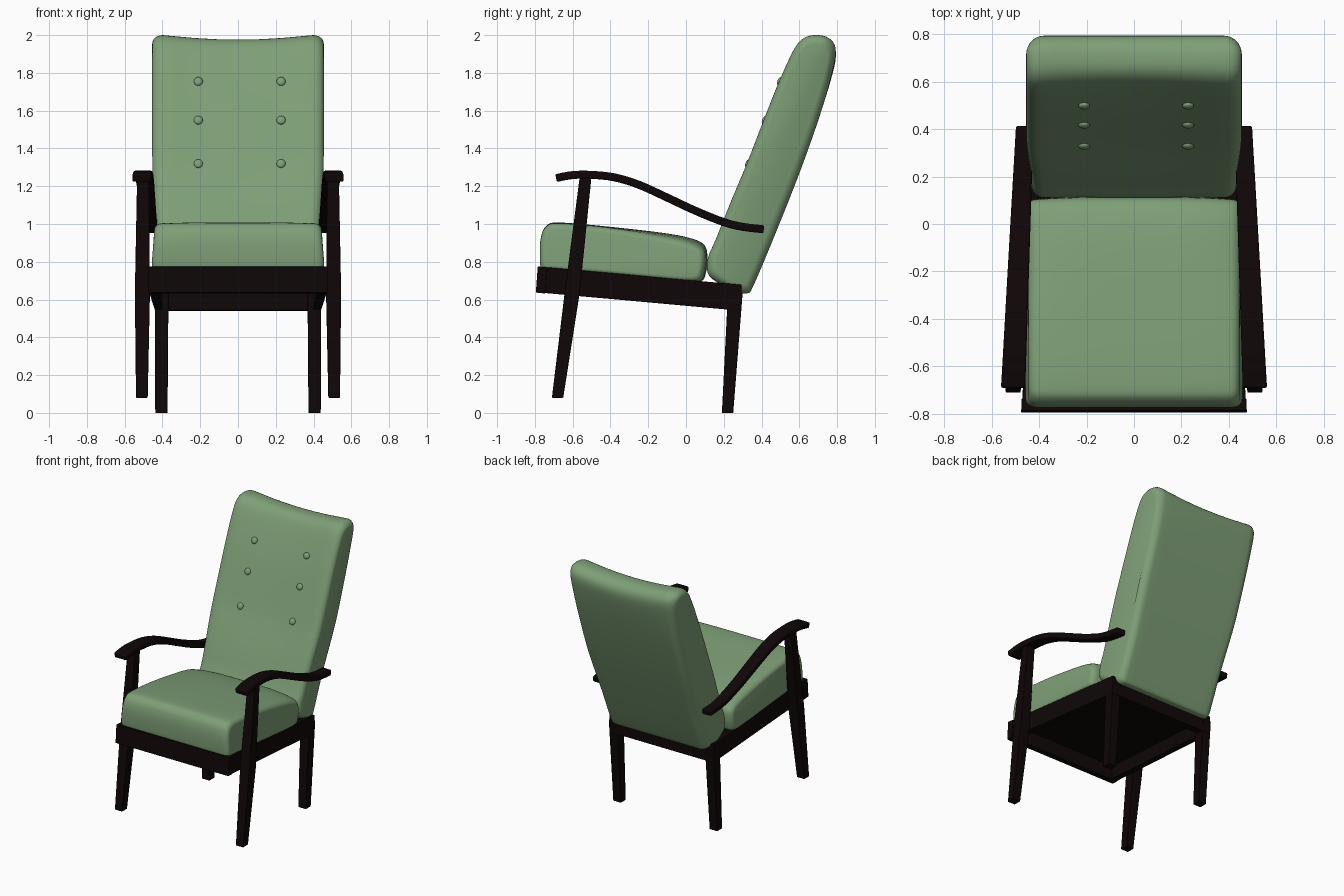
import bpy, bmesh, math
from mathutils import Vector, Matrix

if "Cube" in bpy.data.objects:
    bpy.data.objects.remove(bpy.data.objects["Cube"])


def material(name, color):
    m = bpy.data.materials.new(name)
    m.diffuse_color = color
    m.use_nodes = True
    m.node_tree.nodes["Principled BSDF"].inputs["Base Color"].default_value = m.diffuse_color
    return m


GREEN = material("green_fabric", (0.21, 0.345, 0.185, 1))
WOOD = material("dark_wood", (0.005, 0.002, 0.002, 1))


def make_object(name, bm, mat, angle):
    bmesh.ops.recalc_face_normals(bm, faces=bm.faces)
    me = bpy.data.meshes.new(name)
    bm.to_mesh(me)
    bm.free()
    me.materials.append(mat)
    for p in me.polygons:
        p.use_smooth = True
    me.set_sharp_from_angle(angle=math.radians(angle))
    ob = bpy.data.objects.new(name, me)
    bpy.context.collection.objects.link(ob)
    return ob


def loft(rings):
    """Skin a row of closed rings and cap both ends."""
    bm = bmesh.new()
    vs = [[bm.verts.new(p) for p in r] for r in rings]
    n = len(rings[0])
    for a, b in zip(vs, vs[1:]):
        for i in range(n):
            j = (i + 1) % n
            bm.faces.new((a[i], a[j], b[j], b[i]))
    bm.faces.new(vs[0])
    bm.faces.new(vs[-1])
    return bm


def spline(pts, steps, closed=False):
    """Catmull-Rom curve through the points."""
    n = len(pts)
    P = [Vector(p) for p in pts]
    get = (lambda i: P[i % n]) if closed else (lambda i: P[min(max(i, 0), n - 1)])
    out = []
    for i in range(n if closed else n - 1):
        a, b, c, d = (get(i + k) for k in (-1, 0, 1, 2))
        for s in range(steps):
            t = s / steps
            out.append(0.5 * (2 * b + (c - a) * t + (2 * a - 5 * b + 4 * c - d) * t * t
                              + (3 * b - a - 3 * c + d) * t ** 3))
    if not closed:
        out.append(P[-1])
    return out


def ramp(v, a, b):
    t = min(max((v - a) / (b - a), 0), 1)
    return t * t * (3 - 2 * t)


def cushion(name, profile, tilt, width, r, shift):
    """Side profile (y, z) swept across x with rounded sides; tilt is the long axis angle."""
    rot = Matrix.Rotation(-tilt, 2)
    pts = [rot @ p for p in spline(profile, 4, True)]
    lo = Vector((min(p.x for p in pts), min(p.y for p in pts)))
    hi = Vector((max(p.x for p in pts), max(p.y for p in pts)))
    mid, half = (lo + hi) / 2, (hi - lo) / 2
    side = [(k * math.pi / 12) for k in range(7)]
    stations = [(1 - r[0] * (1 - math.cos(a)) / 0.45, 1 - math.sin(a)) for a in side]
    stations += [(f, 0) for f in (0.75, 0.5, 0.25)]
    stations = stations + [(0, 0)] + [(-f, i) for f, i in reversed(stations)]
    rings = []
    for f, inset in stations:
        ring = []
        for p in pts:
            q = p - mid
            q = Vector((q.x * (1 - inset * r[1] / half.x), q.y * (1 - inset * r[1] / half.y))) + mid
            y, z = rot.transposed() @ q
            dy, dz = shift(f, y, z)
            ring.append((f * width(y, z), y + dy, z + dz))
        rings.append(ring)
    return make_object(name, loft(rings), GREEN, 50)


def wood(name, rings, mirror=False, bevel=0.003):
    ob = make_object(name, loft(rings), WOOD, 35)
    if mirror:
        ob.modifiers.new("mirror", 'MIRROR')
    b = ob.modifiers.new("bevel", 'BEVEL')
    b.width, b.segments, b.limit_method = bevel, 2, 'ANGLE'
    b.angle_limit = math.radians(40)
    return ob


def flat(x0, x1, y0, y1, z):
    return [(x0, y0, z), (x1, y0, z), (x1, y1, z), (x0, y1, z)]


def upright(x0, x1, y, z0, z1, lean=0):
    return [(x0, y - lean, z0), (x1, y - lean, z0), (x1, y, z1), (x0, y, z1)]


# Seat cushion, crowned toward the rear
cushion("seat_cushion",
        [(-0.765, 0.755), (-0.774, 0.84), (-0.768, 0.93), (-0.74, 0.99), (-0.67, 1.008),
         (-0.4, 0.985), (-0.1, 0.95), (0.04, 0.92), (0.1, 0.885), (0.114, 0.82),
         (0.105, 0.74), (0.07, 0.695), (-0.1, 0.70), (-0.45, 0.732), (-0.72, 0.752)],
        math.radians(-5), lambda y, z: 0.457 - 0.014 * ramp(z, 0.75, 1.0), (0.04, 0.03),
        lambda f, y, z: (-0.015 * f ** 4 * ramp(y, 0, 0.1),
                         -f ** 4 * (0.006 + 0.025 * ramp(y, -0.5, 0.1)) * ramp(z, 0.8, 0.92)))


# Backrest cushion: dished top edge and front, back corners rounded in
def back_width(y, z):
    rear = ramp(y - (z - 0.7) * 0.385 - 0.23, 0.0, 0.13)
    return (0.432 + 0.022 * ramp(z, 0.85, 1.35)) * (1 - 0.06 * rear)


def back_shift(f, y, z):
    mid = 1 - min(1, abs(f) / 0.85) ** 2
    front = 1 - ramp(y - (z - 0.7) * 0.385, 0.08, 0.2)
    return 0.012 * mid * front * ramp(z, 1.0, 1.3), -0.024 * mid * ramp(z, 1.6, 1.95)


cushion("backrest",
        [(0.115, 0.74), (0.116, 0.82), (0.158, 0.92), (0.238, 1.12), (0.322, 1.32), (0.411, 1.55),
         (0.495, 1.76), (0.572, 1.925), (0.625, 1.985), (0.69, 2.0), (0.755, 1.985), (0.792, 1.93),
         (0.778, 1.82), (0.717, 1.60), (0.612, 1.30), (0.482, 0.97), (0.36, 0.68), (0.325, 0.633),
         (0.26, 0.645), (0.16, 0.695)],
        math.radians(69), back_width, (0.055, 0.045), back_shift)

# Buttons on the backrest
bm = bmesh.new()
for x in (-0.21, 0.228):
    for y, z in ((0.328, 1.32), (0.416, 1.55), (0.497, 1.755)):
        m = Matrix.Translation((x, y, z)) @ Matrix.Rotation(math.radians(-22), 4, 'X')
        bmesh.ops.create_uvsphere(bm, u_segments=16, v_segments=10, radius=1,
                                  matrix=m @ Matrix.Diagonal((0.024, 0.013, 0.024, 1)))
make_object("buttons", bm, GREEN, 50)

# Seat frame: front, rear and side rails, with a panel under the seat
wood("front_rail", [upright(-0.475, 0.475, -0.785, 0.637, 0.775, 0.01),
                    upright(-0.473, 0.473, -0.735, 0.632, 0.771, 0.01)])
wood("rear_rail", [upright(-0.44, 0.44, 0.235, 0.543, 0.684),
                   upright(-0.44, 0.44, 0.295, 0.538, 0.678)])
wood("side_rail", [upright(0.425, 0.47, -0.75, 0.635, 0.772),
                   upright(0.395, 0.44, 0.285, 0.541, 0.679)], True)
wood("seat_panel", [upright(-0.44, 0.44, -0.75, 0.735, 0.76),
                    upright(-0.41, 0.41, 0.27, 0.645, 0.67)], bevel=0.002)

# Legs
wood("rear_leg", [flat(0.373, 0.438, 0.19, 0.25, 0.0),
                  flat(0.368, 0.441, 0.222, 0.30, 0.635)], True)
wood("front_leg", [flat(0.478, 0.54, -0.71, -0.65, 0.08),
                   flat(0.466, 0.546, -0.642, -0.562, 0.64),
                   flat(0.472, 0.534, -0.562, -0.50, 1.255)], True)

# Armrests: a curved bar tapering toward the back
path = spline([(-0.688, 1.243), (-0.6, 1.259), (-0.5, 1.26), (-0.38, 1.247), (-0.25, 1.208),
               (-0.1, 1.14), (0.05, 1.07), (0.2, 1.01), (0.3, 0.985), (0.412, 0.972)], 4)
rings = []
for i, p in enumerate(path):
    d = (path[min(i + 1, len(path) - 1)] - path[max(i - 1, 0)]).normalized()
    n = Vector((-d.y, d.x)) * 0.021
    t = (p.x + 0.688) / 1.1
    x0, x1 = 0.458 - 0.035 * t, 0.56 - 0.063 * t
    a, b = p - n, p + n
    rings.append([(x0, *a), (x1, *a), (x1, *b), (x0, *b)])
wood("armrest", rings, True, 0.008)
